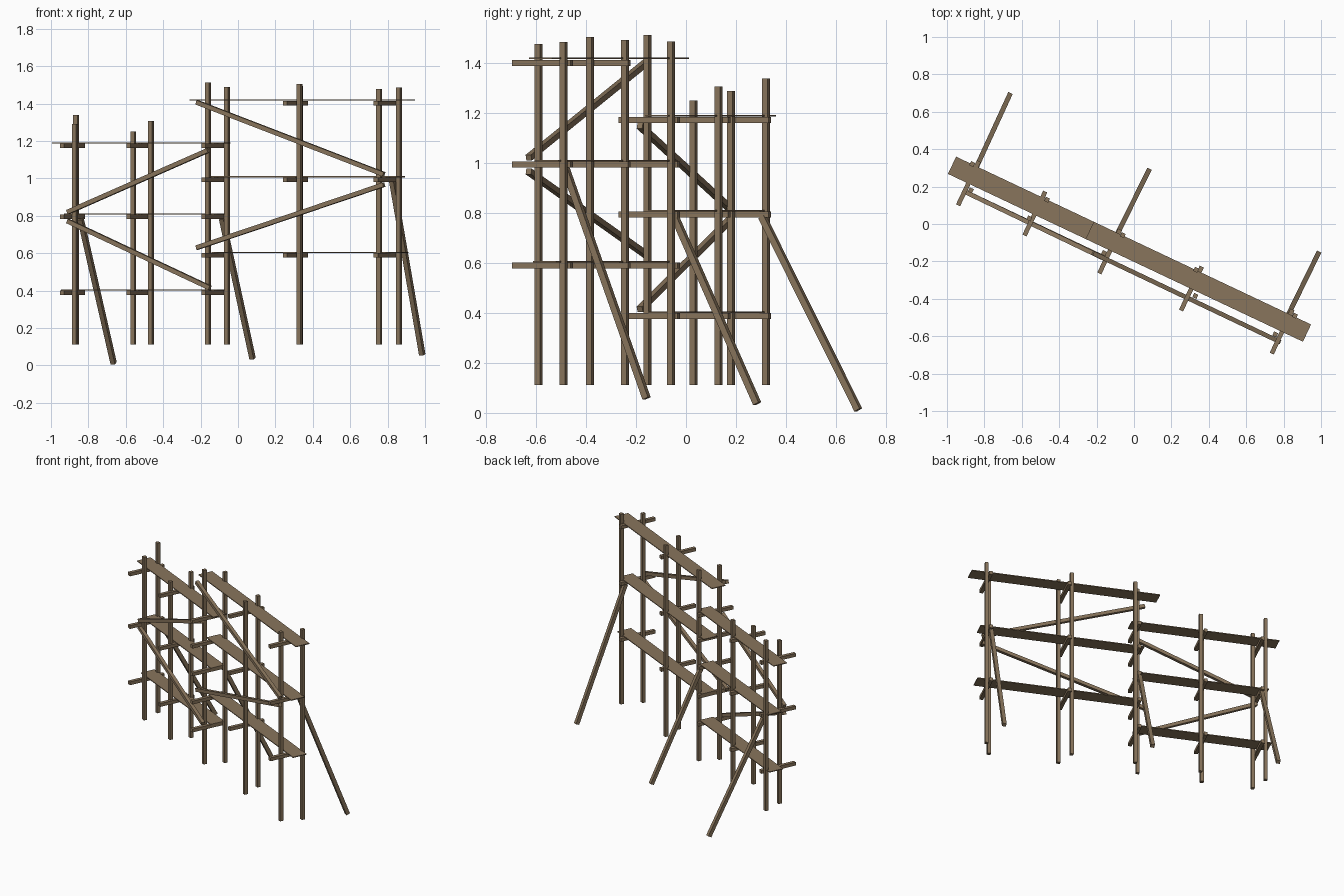
import bpy, math
from mathutils import Vector, Matrix

ANG = math.radians(-25.3)                                # heading of the scaffold run
RUN = Vector((math.cos(ANG), math.sin(ANG), 0))
BACK = Vector((-math.sin(ANG), math.cos(ANG), 0))

wood = bpy.data.materials.new("weathered brown wood")
wood.diffuse_color = (0.25, 0.178, 0.107, 1)


def beam(name, a, b, w, h):
    """Rectangular timber from a to b; w is the level width, h the other."""
    a, b = Vector(a), Vector(b)
    z = (b - a).normalized()
    x = z.cross(Vector((0, 0, 1)))
    x = x.normalized() if x.length > 0.01 else RUN.copy()
    y = z.cross(x)
    bpy.ops.mesh.primitive_cube_add(size=1)
    ob = bpy.context.object
    ob.name = name
    rot = Matrix((x, y, z)).transposed().to_4x4()
    size = Matrix.Diagonal((w, h, (b - a).length, 1))
    ob.data.transform(rot @ size)
    ob.location = (a + b) / 2
    ob.data.materials.append(wood)
    return ob


# upright poles: x, y, top height
for x, y, top in [(-0.865, 0.32, 1.34), (-0.872, 0.18, 1.29),
                  (-0.465, 0.13, 1.308), (-0.56, 0.03, 1.252),
                  (-0.06, -0.06, 1.488), (-0.16, -0.155, 1.513),
                  (0.332, -0.245, 1.493), (0.328, -0.385, 1.505),
                  (0.86, -0.49, 1.485), (0.755, -0.59, 1.477)]:
    beam("upright_pole", (x, y, 0.112), (x, y, top), 0.024, 0.024)

# cross bars carrying the planks: frame centre, heights
low, high = (0.388, 0.794, 1.174), (0.59, 0.994, 1.402)
for x, y, levels in [(-0.885, 0.218, low), (-0.53, 0.056, low),
                     (-0.13, -0.147, low + high[:2]),
                     (0.307, -0.345, high), (0.792, -0.575, high)]:
    c = Vector((x, y, 0))
    for z in levels:
        up = Vector((0, 0, z))
        beam("cross_bar", c - BACK * 0.13 + up, c + BACK * 0.13 + up, 0.024, 0.024)

# walkway planks: x of both ends on the shared centre line, height
for x0, x1, z in [(-0.973, -0.062, 1.19), (-0.908, -0.09, 0.809), (-0.925, -0.09, 0.403),
                  (-0.237, 0.925, 1.42), (-0.14, 0.87, 1.009), (-0.12, 0.89, 0.605)]:
    ya, yb = (-0.146 - 0.4727 * (x + 0.0) for x in (x0, x1))
    beam("walkway_plank", (x0, ya, z), (x1, yb, z), 0.102, 0.006)

# diagonal braces along the front
for a, b in [((-0.91, 0.175, 0.82), (-0.16, -0.185, 1.15)),
             ((-0.91, 0.175, 0.772), (-0.15, -0.185, 0.415)),
             ((-0.22, -0.155, 1.407), (0.78, -0.63, 1.022)),
             ((-0.22, -0.155, 0.63), (0.78, -0.63, 0.967))]:
    beam("diagonal_brace", a, b, 0.024, 0.024)

# raking props behind
for a, b in [((-0.842, 0.305, 0.785), (-0.665, 0.69, 0.012)),
             ((-0.085, -0.045, 0.785), (0.078, 0.285, 0.037)),
             ((0.825, -0.485, 0.985), (0.985, -0.158, 0.058))]:
    beam("raking_prop", a, b, 0.026, 0.026)
